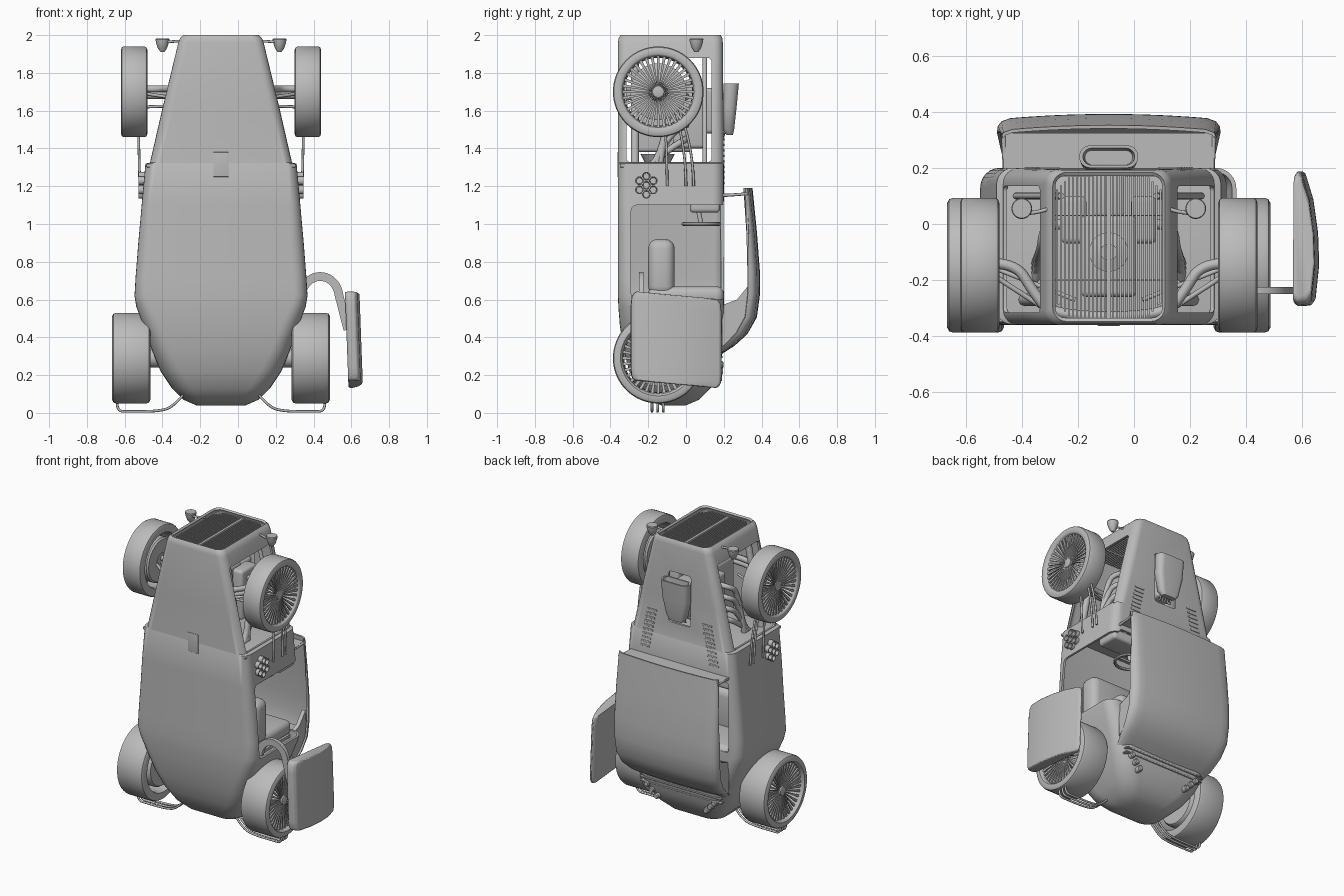
import bpy, bmesh, math
from mathutils import Vector

if "Cube" in bpy.data.objects:
    bpy.data.objects.remove(bpy.data.objects["Cube"])

CX = -0.09          # the car's centreline; the open door sits to one side
parts = []
grey = bpy.data.materials.new("plain_grey")
grey.use_nodes = True
grey.diffuse_color = (0.5, 0.5, 0.5, 1)
grey.node_tree.nodes["Principled BSDF"].inputs["Base Color"].default_value = (0.5, 0.5, 0.5, 1)


def register(ob):
    bpy.context.collection.objects.link(ob)
    ob.data.materials.append(grey)
    parts.append(ob)
    return ob


def shade(ob, angle=35):
    ob.data.shade_smooth()
    ob.data.set_sharp_from_angle(angle=math.radians(angle))


def from_bmesh(name, bm):
    bmesh.ops.recalc_face_normals(bm, faces=bm.faces)
    me = bpy.data.meshes.new(name)
    bm.to_mesh(me)
    bm.free()
    ob = register(bpy.data.objects.new(name, me))
    shade(ob)
    return ob


def skin(name, rings, start=True, end=True, loop=False, closed=True):
    """Join matching rings of points with quads."""
    bm = bmesh.new()
    vs = [[bm.verts.new(p) for p in ring] for ring in rings]
    pairs = list(zip(vs, vs[1:])) + ([(vs[-1], vs[0])] if loop else [])
    n = len(vs[0])
    for a, b in pairs:
        for i in range(n if closed else n - 1):
            j = (i + 1) % n
            bm.faces.new((a[i], a[j], b[j], b[i]))
    if start:
        bm.faces.new(vs[0])
    if end:
        bm.faces.new(vs[-1])
    return from_bmesh(name, bm)


def section(z, half, y0, y1, r, steps=6):
    """Rounded rectangle across the car at height z."""
    r = min(r, half * 0.99, (y1 - y0) * 0.49)
    pts = []
    corners = ((half - r, y1 - r), (r - half, y1 - r), (r - half, y0 + r), (half - r, y0 + r))
    for k, (cx, cy) in enumerate(corners):
        for i in range(steps + 1):
            a = math.pi / 2 * (k + i / steps)
            pts.append((cx + r * math.cos(a), cy + r * math.sin(a), z))
    return pts


def lathe(name, profile, centre, axis="x", sign=1, n=48, loop=False):
    rings = []
    for r, h in profile:
        ring = []
        for i in range(n):
            a = math.tau * i / n
            c, s = r * math.cos(a), r * math.sin(a)
            p = {"x": (h * sign, c, s), "y": (c, h * sign, s), "z": (c, s, h * sign)}[axis]
            ring.append(Vector(centre) + Vector(p))
        rings.append(ring)
    return skin(name, rings, not loop, not loop, loop)


def box(name, lo, hi, bevel=0.0):
    bm = bmesh.new()
    bmesh.ops.create_cube(bm, size=1)
    for v in bm.verts:
        v.co = [(a + b) / 2 + c * (b - a) for a, b, c in zip(lo, hi, v.co)]
    if bevel:
        bmesh.ops.bevel(bm, geom=bm.edges[:], offset=bevel, segments=4, profile=0.5, affect="EDGES")
    return from_bmesh(name, bm)


def prism(name, outline, x0, x1):
    """Side outline of (y, z) points extruded across x."""
    return skin(name, [[(x, y, z) for y, z in outline] for x in (x0, x1)])


def tube(name, pts, radius, smooth=True):
    cu = bpy.data.curves.new(name, "CURVE")
    cu.dimensions = "3D"
    cu.bevel_depth, cu.bevel_resolution, cu.use_fill_caps = radius, 2, True
    sp = cu.splines.new("NURBS" if smooth else "POLY")
    sp.points.add(len(pts) - 1)
    for p, co in zip(sp.points, pts):
        p.co = (*co, 1)
    if smooth:
        sp.order_u, sp.use_endpoint_u, sp.resolution_u = 3, True, 6
    return register(bpy.data.objects.new(name, cu))


def apply(ob, mod):
    bpy.context.view_layer.objects.active = ob
    bpy.ops.object.modifier_apply(modifier=mod.name)


def thicken(ob, t):
    mod = ob.modifiers.new("thickness", "SOLIDIFY")
    mod.thickness, mod.offset = t, -1
    apply(ob, mod)


def cut(ob, lo, hi, bevel=0.0):
    cutter = box("cutter", lo, hi, bevel)
    cutter.hide_render = True
    mod = ob.modifiers.new("opening", "BOOLEAN")
    mod.operation, mod.object = "DIFFERENCE", cutter
    apply(ob, mod)
    parts.remove(cutter)
    bpy.data.objects.remove(cutter)


# Body shell: tail at the bottom, nose at the top
body = skin("body_shell", [section(*row) for row in (
    (0.04, 0.13, -0.13, 0.0, 0.06), (0.07, 0.2, -0.2, 0.07, 0.09),
    (0.13, 0.26, -0.26, 0.13, 0.11), (0.22, 0.32, -0.3, 0.175, 0.11),
    (0.33, 0.365, -0.33, 0.195, 0.1), (0.46, 0.41, -0.35, 0.2, 0.09),
    (0.56, 0.448, -0.358, 0.2, 0.08), (0.62, 0.458, -0.36, 0.2, 0.07), (0.72, 0.452, -0.36, 0.2, 0.07),
    (0.9, 0.438, -0.36, 0.2, 0.07), (1.1, 0.42, -0.36, 0.2, 0.06),
    (1.32, 0.4, -0.36, 0.2, 0.06), (1.325, 0.376, -0.36, 0.199, 0.055), (1.6, 0.313, -0.36, 0.198, 0.055),
    (1.96, 0.226, -0.36, 0.195, 0.05), (1.985, 0.216, -0.356, 0.192, 0.05),
    (2.0, 0.2, -0.347, 0.184, 0.05))], end=False)
thicken(body, 0.015)
for s in (-1, 1):
    cut(body, (min(s * 0.13, s * 0.6), -0.315, 1.328), (max(s * 0.13, s * 0.6), 0.135, 1.88), 0.02)
cut(body, (0.3, -0.29, 0.6), (0.6, 0.3, 1.1), 0.03)
cut(body, (-0.375, 0.15, 0.64), (0.375, 0.3, 1.12), 0.02)
cut(body, (-0.085, 0.12, 1.43), (0.085, 0.3, 1.78), 0.02)
shade(body)

# Roof, curving down into the rear deck
roof_rows = []
for y, z, half, base in ((0.34, 1.19, 0.38, 0.315), (0.364, 0.95, 0.384, 0.32),
                         (0.379, 0.75, 0.387, 0.325), (0.38, 0.63, 0.387, 0.326),
                         (0.364, 0.51, 0.384, 0.312), (0.316, 0.425, 0.374, 0.265),
                         (0.25, 0.365, 0.36, 0.2), (0.18, 0.32, 0.34, 0.14)):
    row = [(half * t, y - 0.018 * t * t, z) for t in [i / 10 - 0.9 for i in range(19)]]
    side = [(half * 0.97, y - 0.024, z), (half * 0.993, y - 0.036, z), (half, base, z)]
    roof_rows.append([(-a, b, c) for a, b, c in reversed(side)] + row + side)
roof = skin("roof", roof_rows, False, False, closed=False)
thicken(roof, 0.012)
shade(roof)
for s in (-1, 1):
    prism("rear_pillar", [(0.19, 0.57), (0.27, 0.6), (0.335, 0.68), (0.345, 0.6), (0.33, 0.49),
                          (0.28, 0.42), (0.19, 0.35)], s * 0.345, s * 0.372)
    tube("windscreen_post", [(s * 0.37, 0.19, 1.15), (s * 0.375, 0.325, 1.16)], 0.008, False)
box("windscreen", (-0.375, 0.19, 1.155), (0.375, 0.325, 1.162))
for i in range(2):
    box("rear_deck_ridge", (-0.31, 0.15, 0.29 - i * 0.03), (0.31, 0.195 - i * 0.006, 0.3 - i * 0.03), 0.004)

# Cabin
box("firewall", (-0.395, -0.35, 1.3), (0.395, 0.17, 1.318), 0.004)
box("rear_bulkhead", (-0.36, -0.33, 0.55), (0.36, 0.32, 0.57))
box("dashboard", (-0.4, 0.02, 1.06), (0.4, 0.18, 1.13), 0.02)
for s in (-1, 1):
    x = s * 0.2
    box("seat_cushion", (x - 0.17, -0.2, 0.62), (x + 0.17, -0.06, 0.92), 0.05)
    box("seat_back", (x - 0.17, -0.2, 0.57), (x + 0.17, 0.2, 0.67), 0.04)
lathe("steering_wheel", [(0.095 + 0.01 * math.cos(a), 0.01 * math.sin(a))
                         for a in [math.tau * k / 8 for k in range(8)]],
      (0.19, 0.08, 1.0), "z", n=32, loop=True)
tube("steering_column", [(0.19, 0.08, 1.0), (0.19, 0.02, 1.3)], 0.012, False)
tube("steering_spoke", [(0.095, 0.08, 1.0), (0.285, 0.08, 1.0)], 0.008, False)

# Grille
for i in range(-13, 14):
    x = i * 0.0142
    inset = max(0, abs(x) - 0.13)
    w = 0.008 if i == 0 else 0.0034
    box("grille_bar", (x - w, -0.338 + inset, 1.955), (x + w, 0.178 - inset, 1.972))
for y in (-0.2, 0.03):
    box("grille_crossbar", (-0.2, y - 0.002, 1.945), (0.2, y + 0.002, 1.955))

# Engine, gearbox and air scoop
box("engine_block", (-0.1, -0.26, 1.38), (0.1, 0.03, 1.76), 0.02)
lathe("gearbox", [(0.06, 0), (0.09, 0.06)], (0, -0.15, 1.31), "z", n=20)
lathe("fan_pulley", [(0.07, 0), (0.07, 0.02), (0.03, 0.03), (0.03, 0.06)], (0, -0.1, 1.76), "z", n=24)
skin("air_scoop", [section(*r) for r in (
    (1.47, 0.05, 0.215, 0.248, 0.015), (1.5, 0.075, 0.195, 0.255, 0.03),
    (1.62, 0.1, 0.19, 0.268, 0.035), (1.745, 0.105, 0.2, 0.28, 0.04),
    (1.745, 0.092, 0.21, 0.27, 0.03), (1.69, 0.085, 0.212, 0.262, 0.025))])
box("intake_manifold", (-0.06, 0.02, 1.48), (0.06, 0.2, 1.72), 0.02)
for i in (-2, -1, 0, 1, 2):
    tube("intake_pin", [(i * 0.02, 0.19, 1.45), (i * 0.02, 0.225, 1.53)], 0.006, False)
box("belly_plate", (-0.04, -0.363, 1.25), (0.04, -0.35, 1.38), 0.002)

TYRE = [(0.185, -1), (0.222, -1), (0.235, -0.93), (0.24, -0.8), (0.24, 0.8), (0.235, 0.93),
        (0.222, 1), (0.2, 1), (0.193, 0.94), (0.187, 0.75), (0.183, 0), (0.18, -0.8)]


def wheel(name, s, x, z, w):
    c = Vector((s * x, -0.147, z))
    lathe(name + "_tyre", [(r, h * w) for r, h in TYRE], c, sign=s, n=64, loop=True)
    lathe(name + "_hub", [(0.05, -w), (0.05, 0), (0.035, w * 0.5), (0.03, w * 0.75), (0.015, w * 0.8)],
          c, sign=s, n=24)
    lathe(name + "_brake_drum", [(0.14, -w * 0.95), (0.15, -w * 0.8), (0.15, -w * 0.3), (0.12, -w * 0.15)],
          c, sign=s, n=40)
    bm = bmesh.new()
    for i in range(36):
        a = math.tau * i / 36
        out, tan = Vector((0, math.cos(a), math.sin(a))), Vector((0, -math.sin(a), math.cos(a)))
        ends = []
        for r, h, t in ((0.025, 0.6, 0.002), (0.189, 0.75, 0.008)):
            mid = c + out * r + Vector((s * h * w, 0, 0))
            ends.append([bm.verts.new(mid + tan * t * u + Vector((0.005 * v, 0, 0)))
                         for u, v in ((-1, -1), (1, -1), (1, 1), (-1, 1))])
        for k in range(4):
            j = (k + 1) % 4
            bm.faces.new((ends[0][k], ends[0][j], ends[1][j], ends[1][k]))
    from_bmesh(name + "_spokes", bm)


for s in (-1, 1):
    wheel("front_wheel", s, 0.46, 1.7, 0.07)
    wheel("rear_wheel", s, 0.475, 0.29, 0.101)
    # Arched front arms, rear axle and rods
    for z in (1.682, 1.715):
        tube("front_arm", [(0, -0.33, z), (s * 0.2, -0.33, z), (s * 0.27, -0.24, z),
                           (s * 0.33, -0.14, z), (s * 0.42, -0.14, z)], 0.019)
    tube("front_strut", [(s * 0.2, -0.32, 1.66), (s * 0.4, -0.19, 1.69)], 0.009, False)
    tube("rear_axle", [(0, -0.147, 0.29), (s * 0.4, -0.147, 0.29)], 0.05, False)
    tube("tie_rod", [(s * 0.12, -0.27, 1.63), (s * 0.4, -0.16, 1.62)], 0.008, False)
    for y in (-0.1, 0.0, 0.04):
        tube("radius_rod", [(s * 0.44, y * 0.5 - 0.07, 1.64), (s * 0.435, y, 1.42),
                            (s * 0.43, y, 1.2)], 0.007)
    tube("frame_rail", [(s * 0.19, -0.27, 1.9), (s * 0.3, -0.27, 1.32)], 0.022, False)
    tube("upper_stay", [(s * 0.17, 0.1, 1.9), (s * 0.33, 0.1, 1.32)], 0.012, False)
    # Cylinder heads with exhaust pipes ending in a bundle
    box("cylinder_head", (min(s * 0.08, s * 0.17), -0.07, 1.4), (max(s * 0.08, s * 0.17), 0.1, 1.74), 0.02)
    for i in range(4):
        z = 1.45 + i * 0.075
        tube("exhaust_header", [(s * 0.16, 0.0, z), (s * 0.23, 0.0, z), (s * 0.24, -0.1, z - 0.06),
                                (s * 0.26, -0.2 + i * 0.02, 1.3)], 0.018)
    for i in range(7):
        a = math.tau * i / 6
        r = 0.0 if i == 6 else 0.042
        lathe("exhaust_tip", [(0.012, 0), (0.023, 0), (0.023, 0.05), (0.018, 0.05), (0.016, 0.02)],
              (s * 0.386, -0.21 + r * math.sin(a), 1.205 + r * 1.15 * math.cos(a)), sign=s, n=16)
    # Headlights
    lathe("headlight", [(0.01, -0.045), (0.024, -0.025), (0.034, 0.005), (0.037, 0.022), (0.034, 0.028)],
          (s * 0.31, 0.055, 1.955), "z", n=28)
    tube("headlight_bracket", [(s * 0.31, 0.04, 1.96), (s * 0.26, 0.035, 1.968), (s * 0.2, 0.06, 1.968)], 0.007)
    # Bonnet louvres, tail lights and rear bumper bars
    for i in range(10):
        z = 1.21 + i * 0.029
        x = 0.265 - i * 0.006
        box("bonnet_louvre", (s * x - 0.036, 0.195, z), (s * x + 0.036, 0.203, z + 0.012), 0.002)
    for i in range(3):
        lathe("tail_light", [(0.019, 0), (0.019, 0.05), (0.014, 0.056)],
              (s * (0.19 + i * 0.034), 0.135 + i * 0.004, 0.185 + i * 0.035), "y", n=18)
    for y in (-0.18, -0.15, -0.12):
        tube("rear_bumper_bar", [(s * 0.55, y, 0.05), (s * 0.55, y, 0.008), (s * 0.48, y, 0.008),
                                 (s * 0.34, y, 0.008), (s * 0.25, y, 0.03), (s * 0.18, y, 0.12)], 0.007)

# Open door: curved, slightly raked panel on a flat arched hinge arm
door_plan = [(0.665, -0.28), (0.68, -0.293), (0.715, -0.29), (0.73, -0.27), (0.742, -0.15), (0.738, -0.03),
             (0.722, 0.09), (0.695, 0.18), (0.68, 0.19), (0.668, 0.17)]
door = skin("open_door", [[(x + lean, -0.05 + (y + 0.05) * fit, z - 0.08 * (y + 0.29)) for x, y in door_plan]
                          for z, lean, fit in ((0.17, 0.008, 0.88), (0.178, 0.008, 0.95), (0.2, 0.007, 0.99),
                                               (0.24, 0.006, 1), (0.4, 0, 1), (0.57, -0.006, 1),
                                               (0.615, -0.008, 0.98), (0.635, -0.009, 0.93), (0.642, -0.009, 0.86))])
bev = door.modifiers.new("soft_edges", "BEVEL")
bev.width, bev.segments, bev.limit_method = 0.006, 2, "ANGLE"
arm = []
for i in range(25):
    a = math.pi * (1 - i / 24 * 0.95)
    x, z = 0.525 + 0.1 * math.cos(a), 0.61 + 0.112 * math.sin(a)
    arm.append((x, z, math.cos(a), math.sin(a)))
arm.append((0.67, 0.44, 0.9, 0.2))
skin("door_hinge_arm", [[(x + u * dx, y, z + u * dz) for u, y in
                         ((-0.023, -0.25), (0.023, -0.25), (0.023, -0.225), (-0.023, -0.225))]
                        for x, z, dx, dz in arm])

# Centre the whole car
for ob in parts:
    ob.location.x += CX
